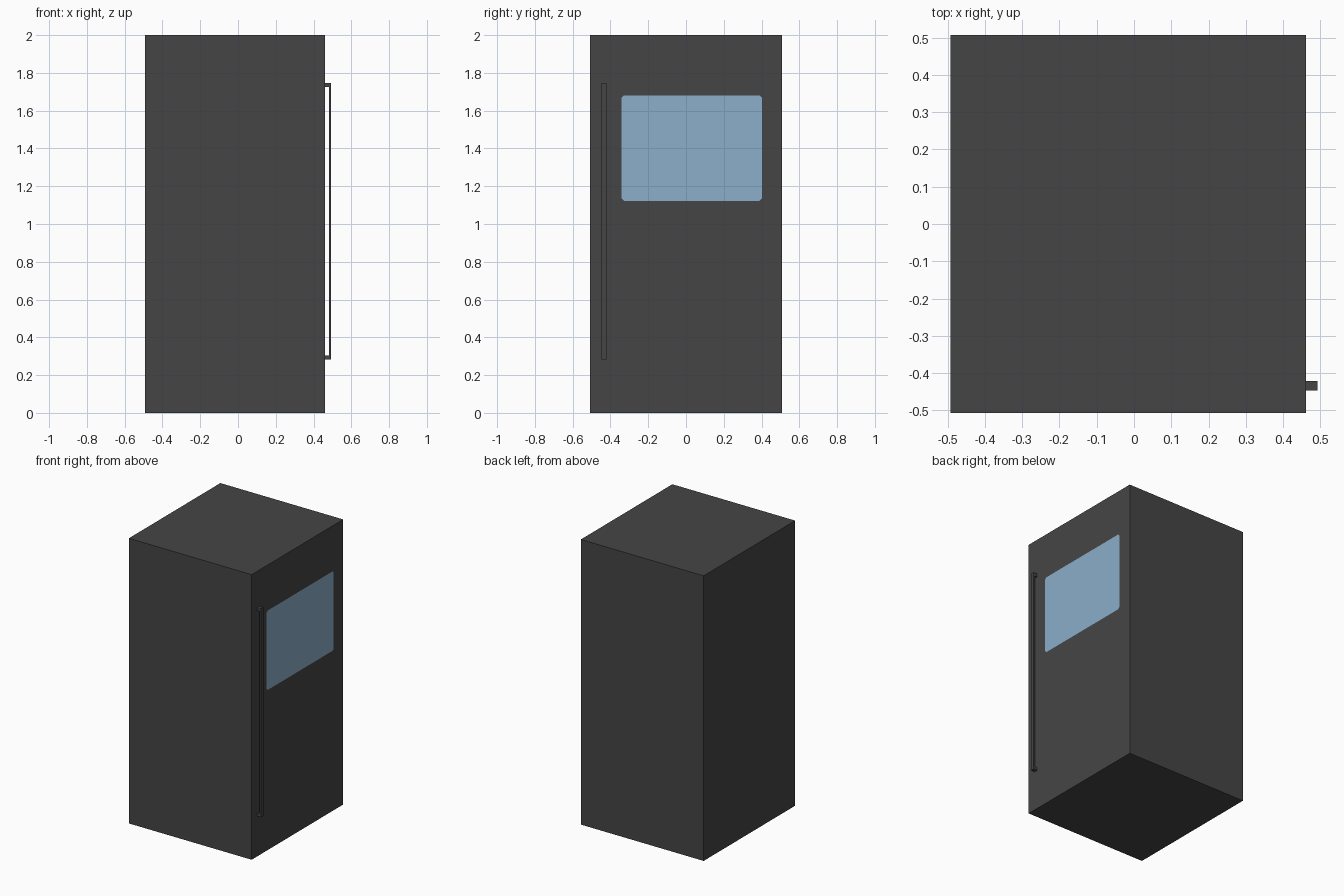
import bpy, bmesh
from mathutils import Vector

if "Cube" in bpy.data.objects:
    bpy.data.objects.remove(bpy.data.objects["Cube"])


def material(name, rgb):
    m = bpy.data.materials.new(name)
    m.diffuse_color = (*rgb, 1)
    m.use_nodes = True
    m.node_tree.nodes["Principled BSDF"].inputs["Base Color"].default_value = m.diffuse_color
    return m


charcoal = material("charcoal", (0.06, 0.06, 0.06))
glass_blue = material("glass_blue", (0.26, 0.425, 0.59))


def add_box(bm, lo, hi):
    lo, hi = Vector(lo), Vector(hi)
    verts = bmesh.ops.create_cube(bm, size=1)["verts"]
    for v in verts:
        v.co = [(lo[i] + hi[i]) / 2 + v.co[i] * (hi[i] - lo[i]) for i in range(3)]


def finish(bm, name, mats):
    me = bpy.data.meshes.new(name)
    bm.to_mesh(me)
    bm.free()
    for m in mats:
        me.materials.append(m)
    ob = bpy.data.objects.new(name, me)
    bpy.context.collection.objects.link(ob)
    return ob


# Cabinet body with a flush window cut into the door side (+x)
bm = bmesh.new()
add_box(bm, (-0.492, -0.507, 0), (0.461, 0.507, 2))
bm.normal_update()
door = max(bm.faces, key=lambda f: f.calc_center_median().x)
bmesh.ops.inset_individual(bm, faces=[door], thickness=0.1)
corners = list(door.verts)
for v in corners:
    v.co.y = 0.402 if v.co.y > 0 else -0.341
    v.co.z = 1.68 if v.co.z > 1 else 1.123
# Clip the window corners; the window is then the only eight-sided face
bmesh.ops.bevel(bm, geom=corners, offset=0.012, segments=1, affect='VERTICES')
for f in bm.faces:
    f.material_index = 1 if len(f.verts) == 8 else 0
finish(bm, "cabinet_body", [charcoal, glass_blue])

# Long door handle: thin upright bar on two short mounts
y0, y1 = -0.447, -0.422
bm = bmesh.new()
add_box(bm, (0.481, y0, 0.283), (0.492, y1, 1.747))
for z in (0.283, 1.725):
    add_box(bm, (0.461, y0, z), (0.481, y1, z + 0.022))
finish(bm, "door_handle", [charcoal])
